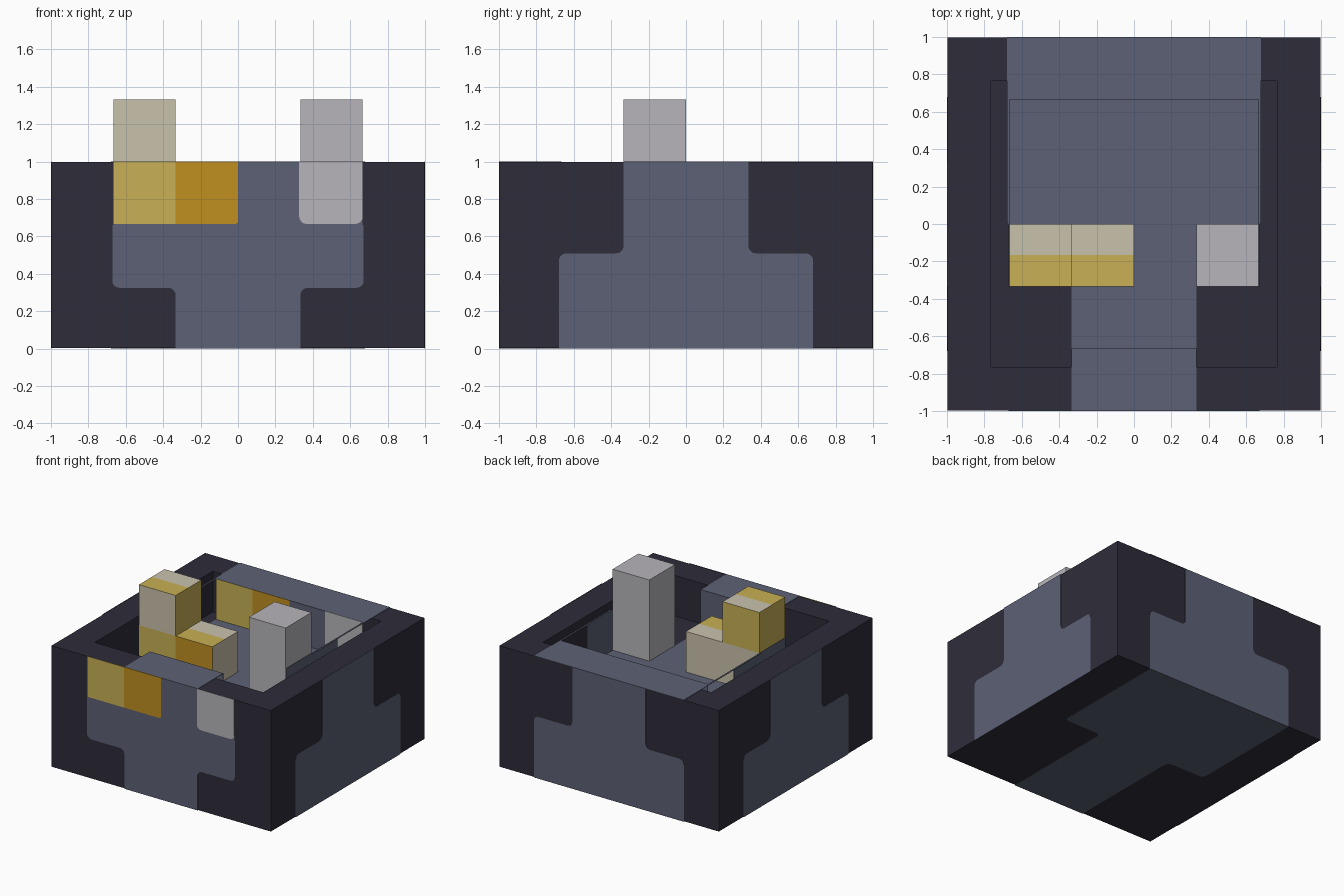
import bpy, bmesh, math
from mathutils import Matrix, Vector

old = bpy.data.objects.get("Cube")
if old:
    bpy.data.objects.remove(old, do_unlink=True)

THIRD, INNER = 1 / 3, 2 / 3     # module sizes
SKIN = 0.003                    # thickness of the painted plates
ROUND = 0.04                    # fillet of the painted steps


def material(name, hex_code):
    def linear(c):
        return c / 12.92 if c < 0.04045 else ((c + 0.055) / 1.055) ** 2.4
    rgb = [linear(int(hex_code[i:i + 2], 16) / 255) for i in (0, 2, 4)]
    mat = bpy.data.materials.new(name)
    mat.use_nodes = True
    mat.diffuse_color = (*rgb, 1)
    mat.node_tree.nodes["Principled BSDF"].inputs["Base Color"].default_value = (*rgb, 1)
    return mat


dark = material("dark_violet", "2E2C3A")
slate = material("slate_blue", "5C6175")
yellow = material("soft_yellow", "C8B055")
amber = material("amber", "C09020")
cream = material("cream", "C9C2AC")
grey = material("pale_grey", "B7B5BA")


def finish(name, bm, mats):
    bmesh.ops.recalc_face_normals(bm, faces=bm.faces)
    mesh = bpy.data.meshes.new(name)
    bm.to_mesh(mesh)
    bm.free()
    for mat in mats:
        mesh.materials.append(mat)
    obj = bpy.data.objects.new(name, mesh)
    bpy.context.collection.objects.link(obj)
    return obj


def box(lo, hi):
    bm = bmesh.new()
    lo, hi = Vector(lo), Vector(hi)
    size = Matrix.Diagonal((*(hi - lo), 1))
    bmesh.ops.create_cube(bm, size=1, matrix=Matrix.Translation((lo + hi) / 2) @ size)
    return bm


# Each direction gives the plate's own right, up and outward axes
FACING = {
    "front": ((1, 0, 0), (0, 0, 1), (0, -1, 0)),
    "back": ((-1, 0, 0), (0, 0, 1), (0, 1, 0)),
    "left": ((0, 1, 0), (0, 0, 1), (1, 0, 0)),
    "right": ((0, -1, 0), (0, 0, 1), (-1, 0, 0)),
    "top": ((1, 0, 0), (0, 1, 0), (0, 0, 1)),
    "bottom": ((1, 0, 0), (0, -1, 0), (0, 0, -1)),
}


def fillet(outline):
    """Replace each (u, v, radius) corner by a short curve."""
    points = []
    for i, (u, v, *r) in enumerate(outline):
        p = Vector((u, v))
        if not r:
            points.append(p)
            continue
        a = (Vector(outline[i - 1][:2]) - p).normalized() * r[0]
        b = (Vector(outline[(i + 1) % len(outline)][:2]) - p).normalized() * r[0]
        for k in range(6):
            t = k / 5 * math.pi / 2
            points.append(p + a * (1 - math.sin(t)) + b * (1 - math.cos(t)))
    return points


def plate(name, outline, facing, distance, mat, lift=0.0):
    u, v, n = (Vector(a) for a in FACING[facing])
    bm = bmesh.new()
    base = n * (distance - SKIN)
    face = bm.faces.new([bm.verts.new(base + u * p.x + v * p.y) for p in fillet(outline)])
    extruded = bmesh.ops.extrude_face_region(bm, geom=[face])["geom"]
    verts = [g for g in extruded if isinstance(g, bmesh.types.BMVert)]
    bmesh.ops.translate(bm, verts=verts, vec=n * (SKIN + lift))
    return finish(name, bm, [mat])


def mirrored(half):
    return half + [(-p[0], *p[1:]) for p in reversed(half)]


def rect(u0, u1, v0, v1):
    return [(u0, v0), (u1, v0), (u1, v1), (u0, v1)]


# Tray body with its square recess
bm = box((SKIN - 1, SKIN - 1, SKIN), (1 - SKIN, 1 - SKIN, 1 - SKIN))
top = max(bm.faces, key=lambda f: f.calc_center_median().z)
bmesh.ops.inset_region(bm, faces=[top], thickness=1 - INNER - 2 * SKIN)
floor = bmesh.ops.extrude_discrete_faces(bm, faces=[top])["faces"][0]
bmesh.ops.translate(bm, verts=floor.verts, vec=(0, 0, -THIRD))
finish("tray_body", bm, [dark])

# Stepped slate panels on the outside
step = mirrored([(0.68, 0), (0.68, 0.51, ROUND), (THIRD, 0.51, ROUND), (THIRD, 1)])
for side in ("back", "left", "right"):
    plate(side + "_panel", step, side, 1, slate)
plate("front_panel", mirrored([(THIRD, 0), (THIRD, 0.325, ROUND), (0.672, 0.325, ROUND),
                               (0.672, 0.66), (INNER, 0.66), (INNER, 1)]), "front", 1, slate)
plate("bottom_panel", mirrored([(0.68, -1), (0.68, 0, ROUND), (THIRD, 0, ROUND),
                                (THIRD, 1)]), "bottom", 0, slate)

# Rim and recess floor panels
plate("rim_back_panel", mirrored([(0.68, 1), (0.68, 0), (INNER, 0), (INNER, INNER)]),
      "top", 1, slate)
plate("rim_front_panel", rect(-THIRD, THIRD, -1, -INNER), "top", 1, slate)
plate("floor_panel", mirrored([(THIRD, -INNER), (THIRD, 0), (INNER, 0), (INNER, INNER)]),
      "top", INNER, slate)

# Recess wall panels
for side in ("back", "left", "right"):
    plate("recess_wall_" + side, rect(-THIRD, THIRD, INNER, 1), side, -INNER, slate)
plate("recess_wall_front", rect(-INNER, INNER, INNER, 1), "front", -INNER, slate)

# Coloured patches on the front and on the recess wall facing front
grey_patch = [(0.327, INNER, ROUND), (INNER, INNER, ROUND), (INNER, 1), (0.327, 1)]
amber_patch = [(-THIRD, INNER), (0, INNER, 0.015), (0, 1), (-THIRD, 1)]
for place, distance in (("front", 1), ("recess", -INNER)):
    for label, outline, mat in (("yellow", rect(-INNER, -THIRD, INNER, 1), yellow),
                                ("amber", amber_patch, amber),
                                ("grey", grey_patch, grey)):
        plate(f"{place}_{label}_patch", outline, "front", distance, mat, lift=0.001)

# Two-tone blocks, coloured by direction and height
MID_Y = -THIRD / 2


def two_tone_block(name, x0, x1, height, front_low):
    bm = box((x0, -THIRD, INNER), (x1, 0, height))
    for point, normal in (((0, 0, 1), (0, 0, 1)), ((0, MID_Y, 0), (0, 1, 0))):
        bmesh.ops.bisect_plane(bm, geom=bm.verts[:] + bm.edges[:] + bm.faces[:],
                               plane_co=point, plane_no=normal)
    bmesh.ops.recalc_face_normals(bm, faces=bm.faces)
    for f in bm.faces:
        c = f.calc_center_median()
        if abs(f.normal.z) > 0.5:
            f.material_index = 1 if c.y > MID_Y else 0
        elif f.normal.y < -0.5:
            f.material_index = 1 if c.z > 1 else front_low
        else:
            f.material_index = 0 if c.z > 1 else 1
    finish(name, bm, [yellow, cream, amber])


two_tone_block("tall_yellow_block", -INNER, -THIRD, 1 + THIRD, 0)
two_tone_block("low_amber_block", -THIRD, 0, 1, 2)

# Plain grey block
finish("tall_grey_block", box((THIRD, -THIRD, INNER), (INNER, 0, 1 + THIRD)), [grey])
